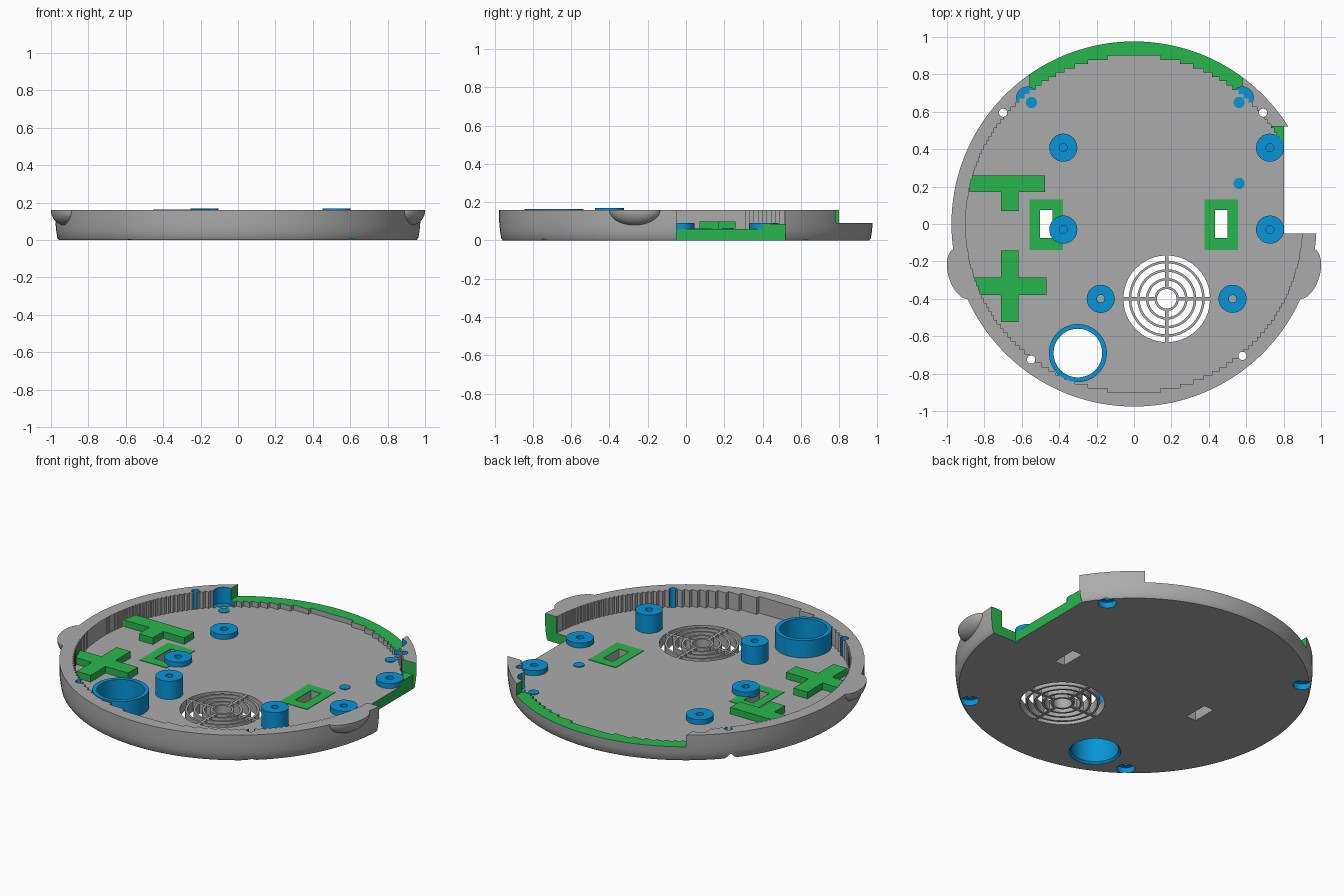
import bpy, bmesh
from math import sqrt, radians, pi, sin, cos

if "Cube" in bpy.data.objects:
    bpy.data.objects.remove(bpy.data.objects["Cube"])


def make_material(name, rgb):
    m = bpy.data.materials.new(name)
    m.use_nodes = True
    m.diffuse_color = (*rgb, 1)
    m.node_tree.nodes["Principled BSDF"].inputs["Base Color"].default_value = (*rgb, 1)
    return m


MATS = [make_material("grey plastic", (0.41, 0.41, 0.41)),
        make_material("blue", (0.002, 0.30, 0.69)),
        make_material("green", (0.022, 0.47, 0.075))]
GREY, BLUE, GREEN = range(3)
FLOOR, RIM = 0.06, 0.16


def shade(ob):
    bpy.ops.object.select_all(action='DESELECT')
    ob.select_set(True)
    bpy.context.view_layer.objects.active = ob
    bpy.ops.object.shade_smooth_by_angle(angle=radians(35))


def skin(name, rings, colour, closed=False):
    """Bridge equal rings of points; cap the ends, or join last to first."""
    bm = bmesh.new()
    loops = [[bm.verts.new(p) for p in ring] for ring in rings]
    n = len(loops[0])
    pairs = list(zip(loops, loops[1:]))
    if closed:
        pairs.append((loops[-1], loops[0]))
    else:
        bm.faces.new(loops[0][::-1])
        bm.faces.new(loops[-1])
    for a, b in pairs:
        for i in range(n):
            j = (i + 1) % n
            bm.faces.new((a[i], a[j], b[j], b[i]))
    for f in bm.faces:
        f.material_index = colour
    me = bpy.data.meshes.new(name)
    bm.to_mesh(me)
    bm.free()
    for m in MATS:
        me.materials.append(m)
    ob = bpy.data.objects.new(name, me)
    bpy.context.collection.objects.link(ob)
    return ob


def lathe(name, profile, x=0, y=0, colour=BLUE, steps=40, closed=False):
    turn = [2 * pi * i / steps for i in range(steps)]
    ob = skin(name, [[(x + r * cos(a), y + r * sin(a), z) for a in turn]
                     for r, z in profile], colour, closed)
    shade(ob)
    return ob


def cylinder(name, x, y, r, z0, z1, colour=BLUE):
    return lathe(name, [(r, z0), (r, z1)], x, y, colour)


def prism(name, points, z0, z1, colour):
    return skin(name, [[(x, y, z) for x, y in points] for z in (z0, z1)], colour)


def box(name, x0, x1, y0, y1, z0, z1, colour):
    return prism(name, [(x0, y0), (x1, y0), (x1, y1), (x0, y1)], z0, z1, colour)


def volume(me):
    bm = bmesh.new()
    bm.from_mesh(me)
    v = bm.calc_volume(signed=True)
    bm.free()
    return v


def combine(target, tool, operation='DIFFERENCE'):
    """Boolean the tool into the target, taking the first solver with a sound result."""
    before = volume(target.data)
    mod = target.modifiers.new("bool", 'BOOLEAN')
    mod.operation, mod.object = operation, tool
    result = None
    for solver in ('EXACT', 'MANIFOLD', 'FLOAT'):
        mod.solver = solver
        bpy.context.view_layer.update()
        graph = bpy.context.evaluated_depsgraph_get()
        mesh = bpy.data.meshes.new_from_object(target.evaluated_get(graph))
        if 0.4 * before < volume(mesh) < 1.1 * before:
            result = mesh
            break
    target.modifiers.remove(mod)
    if result:
        target.data = result
    bpy.data.objects.remove(tool)


def ear(side):
    """Lower half of an ellipsoid, flat at rim height."""
    tilt, rings = radians(-17 * side), []
    for k in range(13):
        t = radians(86 - 86 * k / 12)
        ring = []
        for i in range(48):
            a = 2 * pi * i / 48
            u, v = 0.075 * cos(t) * cos(a), 0.14 * cos(t) * sin(a)
            ring.append((0.918 * side + u * cos(tilt) - v * sin(tilt),
                         -0.265 + u * sin(tilt) + v * cos(tilt), RIM - 0.083 * sin(t)))
        rings.append(ring)
    return skin("ear", rings, GREY)


# Round tray with a softly rounded lower edge and two side ears
tray = lathe("tray", [(0.957, 0), (0.966, 0.012), (0.972, 0.05), (0.976, 0.09),
                      (0.976, RIM)], colour=GREY, steps=144)
for s in (1, -1):
    combine(tray, ear(s), 'UNION')

# Stepped cavity
rows, radius = 79, 0.9
levels = [radius * (2 * i / rows - 1) for i in range(rows + 1)]
right = []
for low, high in zip(levels, levels[1:]):
    half = sqrt(radius ** 2 - ((low + high) / 2) ** 2)
    right += [(half, low), (half, high)]
outline = right + [(-x, y) for x, y in reversed(right)]
combine(tray, prism("cavity", outline, FLOOR, 0.3, GREY))

# Wall notches and the flat side opening
combine(tray, box("back_notch", -0.56, 0.58, 0.6, 1.1, 0.09, 0.31, GREEN))
combine(tray, box("side_low", 0.6, 1.2, -0.05, 0.52, 0.086, 0.32, GREEN))
combine(tray, box("side_open", 0.803, 1.25, -0.05, 0.52, -0.1, 0.33, GREEN))

# Sockets in the wall, and rim screw holes with counterbores underneath
for x in (-0.57, 0.58):
    combine(tray, cylinder("socket", x, 0.675, 0.058, FLOOR + 0.003, 0.3))
for x, y in ((-0.7, 0.595), (0.69, 0.595), (-0.55, -0.725), (0.58, -0.705)):
    combine(tray, cylinder("screw", x, y, 0.022, -0.1, 0.3))
    combine(tray, cylinder("counterbore", x, y, 0.05, -0.1, 0.035))

# Floor openings: fan, round port, two slots
FAN, PORT = (0.175, -0.4), (-0.3, -0.69)
combine(tray, cylinder("fan_hole", *FAN, 0.232, -0.1, 0.1, GREY))
combine(tray, cylinder("port_hole", *PORT, 0.142, -0.1, 0.1, BLUE))
SLOTS = (-0.47, 0.467)
for x in SLOTS:
    combine(tray, box("slot", x - 0.033, x + 0.033, -0.075, 0.075, -0.1, 0.1, GREY))
shade(tray)

# Fan grille
for r in (0.052, 0.098, 0.145, 0.19):
    lathe("grille_ring", [(r, 0), (r + 0.013, 0), (r + 0.013, FLOOR), (r, FLOOR)],
          *FAN, GREY, 64, True)
fx, fy = FAN
for s in (1, -1):
    a, b = sorted((s * 0.055, s * 0.236))
    box("grille_spoke_x", fx + a, fx + b, fy - 0.009, fy + 0.009, 0.001, FLOOR - 0.001, GREY)
    box("grille_spoke_y", fx - 0.009, fx + 0.009, fy + a, fy + b, 0.001, FLOOR - 0.001, GREY)

# Round port collar
lathe("port_collar", [(0.13, 0.012), (0.142, 0.001), (0.142, FLOOR - 0.002),
                      (0.155, FLOOR - 0.002), (0.155, 0.164), (0.13, 0.164)],
      *PORT, BLUE, 64, True)


# Mounting posts with a blind hole
def post(name, x, y, top, hole):
    lathe(name, [(0.075, FLOOR - 0.01), (0.075, top), (0.021, top), (0.021, hole)], x, y)


for x in (-0.378, 0.727):
    for y in (0.408, -0.03):
        post("short_post", x, y, 0.09, 0.07)
for x in (-0.178, 0.527):
    post("tall_post", x, -0.4, 0.17, 0.075)
    cylinder("post_hole_floor", x, -0.4, 0.02, 0.075, 0.077, GREY)

# Small floor pads
for x, y in ((-0.548, 0.65), (0.562, 0.65), (0.562, 0.217)):
    cylinder("floor_pad", x, y, 0.03, FLOOR - 0.003, FLOOR + 0.004)

# Green frames around the slots
for x in SLOTS:
    for s in (-1, 1):
        a, b = sorted((x + s * 0.033, x + s * 0.09))
        box("slot_frame_side", a, b, -0.138, 0.132, FLOOR - 0.003, FLOOR + 0.003, GREEN)
        a, b = sorted((s * 0.075, s * 0.135 - 0.003))
        box("slot_frame_end", x - 0.033, x + 0.033, a, b, FLOOR - 0.003, FLOOR + 0.003, GREEN)

# Raised T and cross blocks, running into the wall
BLOCK = (FLOOR - 0.01, 0.1, GREEN)
prism("t_block", [(-0.88, 0.17), (-0.71, 0.17), (-0.71, 0.07), (-0.617, 0.07), (-0.617, 0.17),
                  (-0.477, 0.17), (-0.477, 0.26), (-0.88, 0.26)], *BLOCK)
prism("cross_block", [(-0.86, -0.38), (-0.71, -0.38), (-0.71, -0.523), (-0.617, -0.523),
                      (-0.617, -0.38), (-0.467, -0.38), (-0.467, -0.287), (-0.617, -0.287),
                      (-0.617, -0.142), (-0.71, -0.142), (-0.71, -0.287), (-0.86, -0.287)], *BLOCK)
